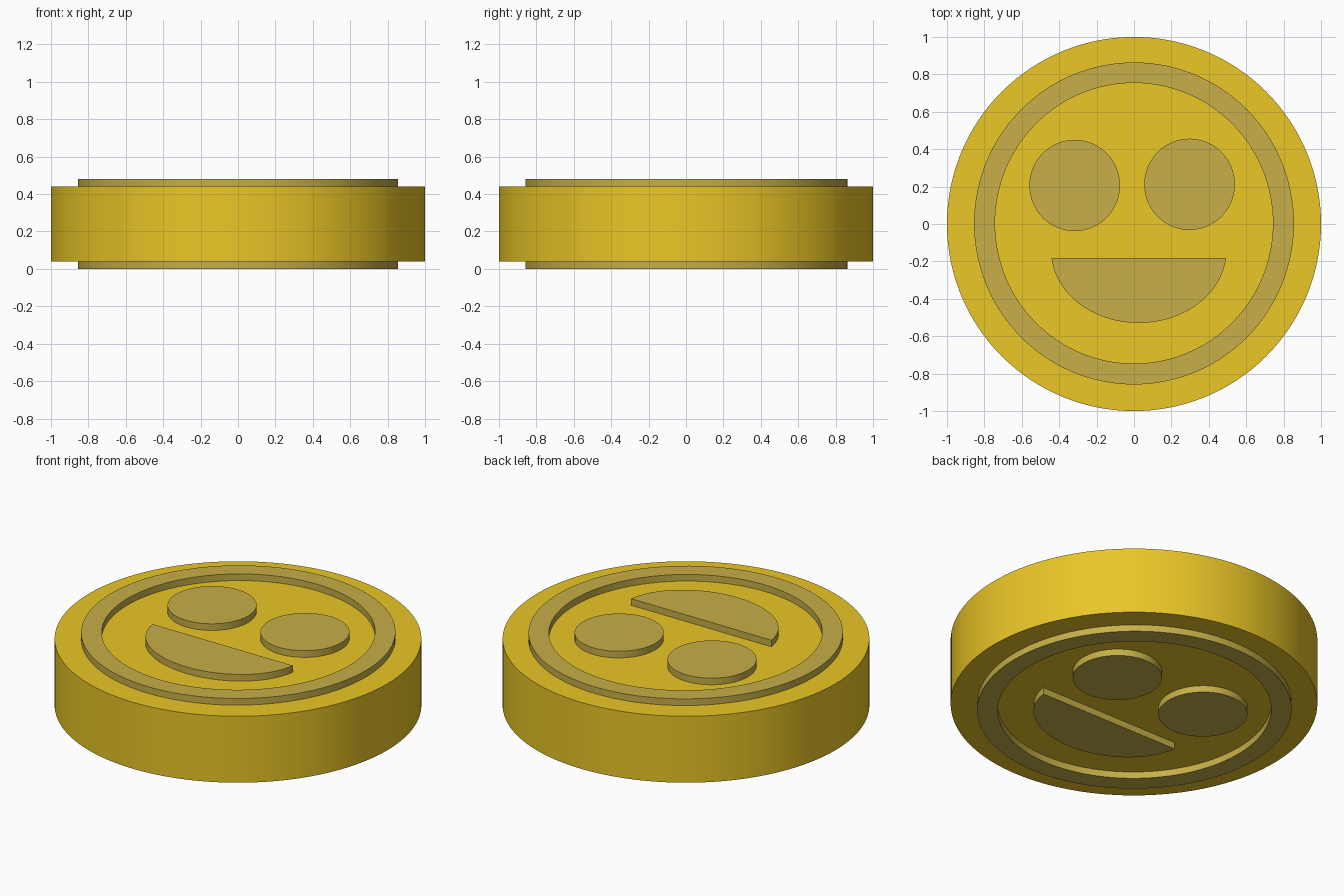
import bpy, bmesh
from math import sin, cos, pi, radians, asin

if "Cube" in bpy.data.objects:
    bpy.data.objects.remove(bpy.data.objects["Cube"])

SEG = 128


def material(name, color):
    mat = bpy.data.materials.new(name)
    mat.diffuse_color = color
    mat.use_nodes = True
    mat.node_tree.nodes["Principled BSDF"].inputs["Base Color"].default_value = mat.diffuse_color
    return mat


gold = material("gold", (0.83, 0.57, 0.02, 1))
dull_gold = material("dull_gold", (0.57, 0.43, 0.065, 1))


def ellipse(cx, cy, rx, ry, start=0.0, sweep=2 * pi, n=SEG):
    """Counter-clockwise outline; partial sweeps include both end points."""
    closed = abs(sweep - 2 * pi) < 1e-6
    steps = n if closed else n - 1
    return [(cx + rx * cos(start + sweep * i / steps),
             cy + ry * sin(start + sweep * i / steps)) for i in range(n)]


def prism(name, outer, z0, z1, mat, inner=None):
    """Extrude an outline between two heights, optionally with a matching hole."""
    bm = bmesh.new()
    n = len(outer)

    def loop(points, z):
        return [bm.verts.new((x, y, z)) for x, y in points]

    def bridge(a, b):
        for i in range(n):
            j = (i + 1) % n
            bm.faces.new((a[i], a[j], b[j], b[i]))

    low, high = loop(outer, z0), loop(outer, z1)
    bridge(low, high)
    if inner:
        low_in, high_in = loop(inner, z0), loop(inner, z1)
        bridge(high, high_in)
        bridge(high_in, low_in)
        bridge(low_in, low)
    else:
        bm.faces.new(high)
        bm.faces.new(low[::-1])
    bmesh.ops.recalc_face_normals(bm, faces=bm.faces)
    mesh = bpy.data.meshes.new(name)
    bm.to_mesh(mesh)
    bm.free()
    mesh.materials.append(mat)
    obj = bpy.data.objects.new(name, mesh)
    bpy.context.collection.objects.link(obj)
    bpy.ops.object.select_all(action='DESELECT')
    obj.select_set(True)
    bpy.context.view_layer.objects.active = obj
    bpy.ops.object.shade_smooth_by_angle(angle=radians(30))
    return obj


# Thick round body
prism("coin_body", ellipse(0, 0, 1, 1), 0.04, 0.44, gold)

# Raised parts run right through the body and stand proud on both faces
LOW, HIGH = 0.0, 0.48
prism("rim_ring", ellipse(0, 0.003, 0.855, 0.861), LOW, HIGH, dull_gold,
      inner=ellipse(0, 0.004, 0.743, 0.75))

# Eyes
for name, x, y in (("left_eye", -0.317, 0.206), ("right_eye", 0.297, 0.212)):
    prism(name, ellipse(x, y, 0.242, 0.244), LOW, HIGH, dull_gold)

# Mouth: lower part of an ellipse with a straight top edge
tilt = asin(0.04 / 0.387)
prism("mouth", ellipse(0.0255, -0.142, 0.469, 0.387, pi + tilt, pi - 2 * tilt, 64),
      LOW, HIGH, dull_gold)
